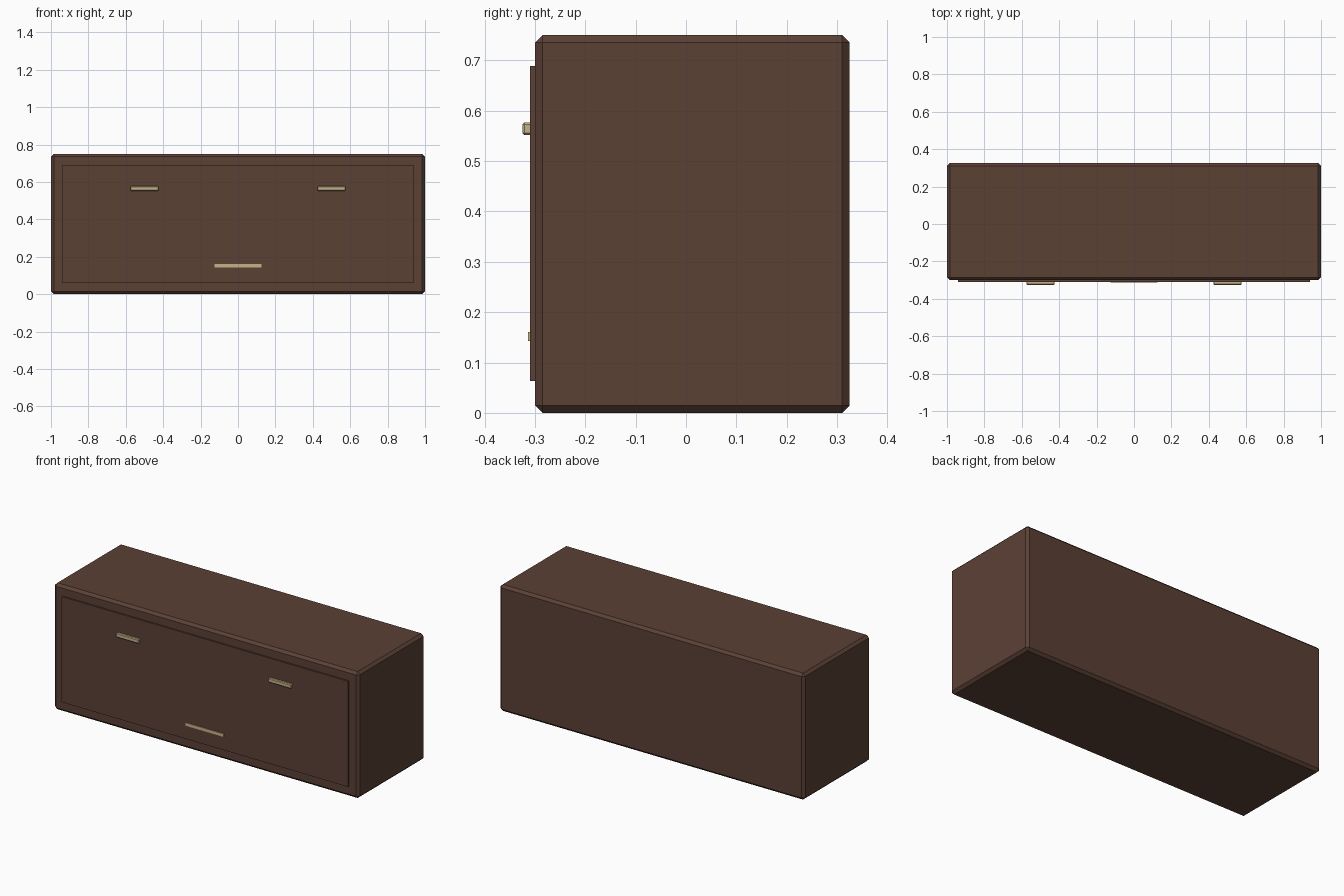
import bpy

# Clear the default cube
cube = bpy.data.objects.get("Cube")
if cube:
    bpy.data.objects.remove(cube, do_unlink=True)


def make_material(name, rgb):
    mat = bpy.data.materials.new(name)
    mat.use_nodes = True
    colour = (*rgb, 1.0)
    mat.diffuse_color = colour
    bsdf = mat.node_tree.nodes["Principled BSDF"]
    bsdf.inputs["Base Color"].default_value = colour
    bsdf.inputs["Roughness"].default_value = 0.7
    return mat


def box(name, low, high, mat, bevel=0.0):
    """Flat-faced box between two corners, with an optional chamfer."""
    centre = [(a + b) / 2 for a, b in zip(low, high)]
    bpy.ops.mesh.primitive_cube_add(size=1, location=centre)
    obj = bpy.context.object
    obj.name = name
    obj.scale = [b - a for a, b in zip(low, high)]
    bpy.ops.object.transform_apply(location=False, rotation=False, scale=True)
    obj.data.materials.append(mat)
    if bevel:
        mod = obj.modifiers.new("chamfer", 'BEVEL')
        mod.width = bevel
        mod.segments = 1
    return obj


wood = make_material("dark brown wood", (0.105, 0.052, 0.036))
brass = make_material("pale brass", (0.56, 0.45, 0.25))

# Chamfered cabinet body
box("cabinet_body", (-1, -0.3, 0), (1, 0.325, 0.75), wood, 0.015)

# Raised front panel
box("front_panel", (-0.94, -0.31, 0.063), (0.94, -0.29, 0.689), wood)

# Pair of pull handles
for side, x in (("right", -0.5), ("left", 0.5)):
    box(f"{side}_handle", (x - 0.075, -0.325, 0.552),
        (x + 0.075, -0.305, 0.577), brass, 0.004)

# Thin name plate strip, left blank
box("front_plate", (-0.125, -0.314, 0.143), (0.125, -0.308, 0.161), brass)
